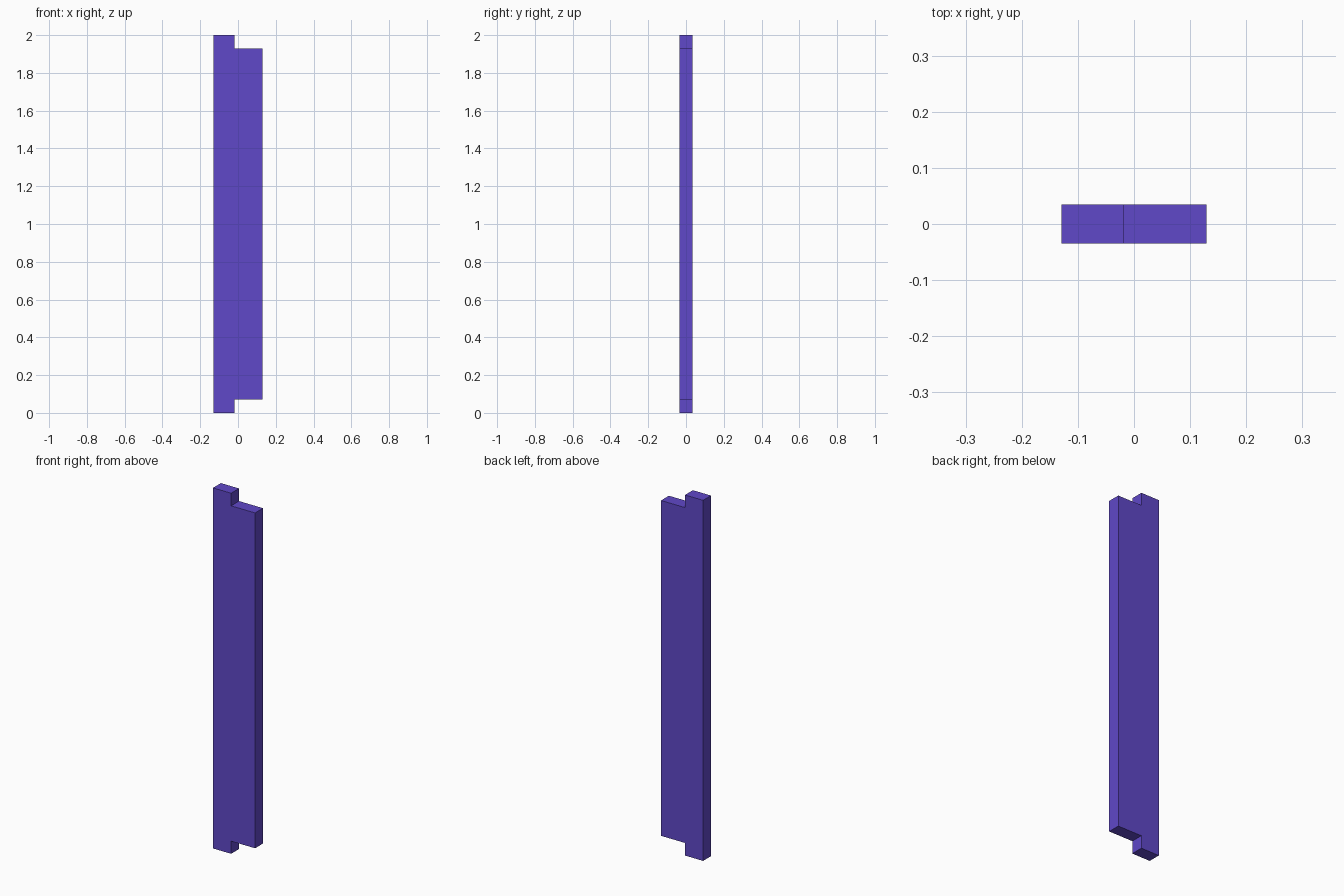
import bpy, bmesh

if "Cube" in bpy.data.objects:
    bpy.data.objects.remove(bpy.data.objects["Cube"])

HALF_X, HALF_Y, HEIGHT = 0.129, 0.0345, 2.0
STEP_X, NOTCH = -0.018, 0.07

# Front profile: plank with a notch cut from both right-hand corners
lower = [(-HALF_X, 0), (STEP_X, 0), (STEP_X, NOTCH), (HALF_X, NOTCH)]
profile = lower + [(x, HEIGHT - z) for x, z in reversed(lower)]

# Extrude the profile through the plank thickness
bm = bmesh.new()
face = bm.faces.new([bm.verts.new((x, -HALF_Y, z)) for x, z in profile])
extruded = bmesh.ops.extrude_face_region(bm, geom=[face], use_keep_orig=True)
verts = [g for g in extruded["geom"] if isinstance(g, bmesh.types.BMVert)]
bmesh.ops.translate(bm, verts=verts, vec=(0, 2 * HALF_Y, 0))
bmesh.ops.recalc_face_normals(bm, faces=bm.faces)

mesh = bpy.data.meshes.new("notched_plank")
bm.to_mesh(mesh)
bm.free()
plank = bpy.data.objects.new("notched_plank", mesh)
bpy.context.collection.objects.link(plank)

# Purple finish
purple = bpy.data.materials.new("purple")
purple.diffuse_color = (0.117, 0.065, 0.578, 1)
purple.use_nodes = True
purple.node_tree.nodes["Principled BSDF"].inputs["Base Color"].default_value = purple.diffuse_color
mesh.materials.append(purple)
